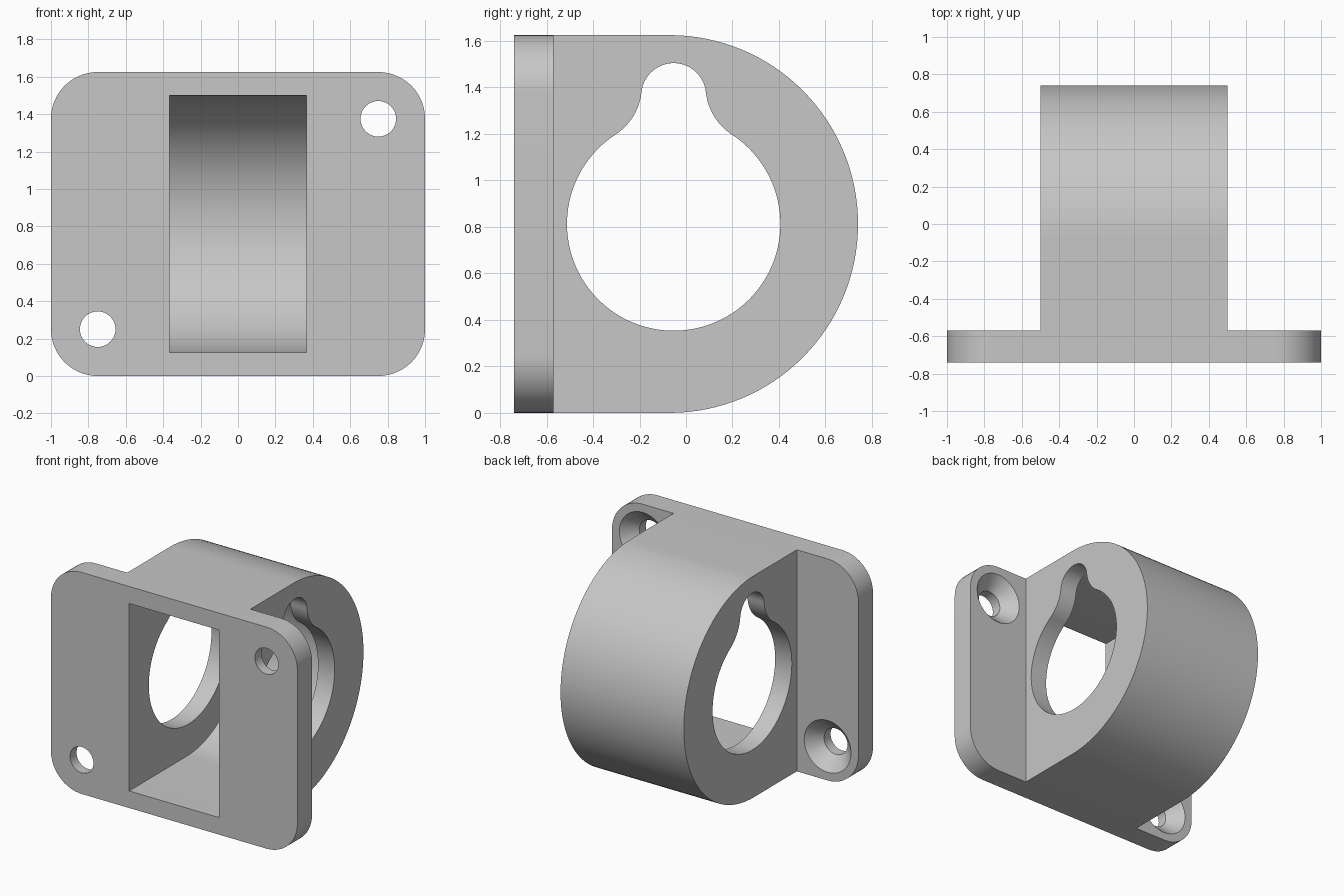
import bpy, bmesh, math
from mathutils import Vector

cube = bpy.data.objects.get("Cube")
if cube:
    bpy.data.objects.remove(cube, do_unlink=True)

HEIGHT, MID = 1.625, 0.8125
FRONT, PLATE_BACK = -0.74, -0.57
ROUND_Y, HOLE_Y = -0.0725, -0.053

grey = bpy.data.materials.new("light grey")
grey.use_nodes = True
colour = (0.57, 0.57, 0.57, 1)
grey.diffuse_color = colour
grey.node_tree.nodes["Principled BSDF"].inputs["Base Color"].default_value = colour


def arc(u, v, r, start, end, steps):
    """Points along an arc, angles in degrees."""
    angles = [math.radians(start + (end - start) * i / steps) for i in range(steps + 1)]
    return [(u + r * math.cos(a), v + r * math.sin(a)) for a in angles]


def prism(name, outline, axis, low, high):
    """Extrude an outline along x (outline in y, z) or y (outline in x, z)."""
    place = (lambda u, v, d: (d, u, v)) if axis == "x" else (lambda u, v, d: (u, d, v))
    bm = bmesh.new()
    face = bm.faces.new([bm.verts.new(place(u, v, low)) for u, v in outline])
    grown = bmesh.ops.extrude_face_region(bm, geom=[face])["geom"]
    moved = [g for g in grown if isinstance(g, bmesh.types.BMVert)]
    bmesh.ops.translate(bm, verts=moved, vec=Vector(place(0, 0, high - low)))
    bmesh.ops.recalc_face_normals(bm, faces=bm.faces)
    mesh = bpy.data.meshes.new(name)
    bm.to_mesh(mesh)
    bm.free()
    obj = bpy.data.objects.new(name, mesh)
    bpy.context.collection.objects.link(obj)
    mesh.materials.append(grey)
    return obj


def combine(target, tool, operation):
    mod = target.modifiers.new("combine", "BOOLEAN")
    mod.operation, mod.solver, mod.object = operation, "EXACT", tool
    bpy.context.view_layer.objects.active = target
    bpy.ops.object.modifier_apply(modifier=mod.name)
    bpy.data.objects.remove(tool, do_unlink=True)


def d_shape(front, radius):
    """Straight at the front, half round at the back."""
    return [(front, MID - radius)] + arc(ROUND_Y, MID, radius, -90, 90, 64) + [(front, MID + radius)]


# Mounting plate with rounded corners
corner = 0.25
outline = []
for i, (sx, sz) in enumerate([(1, 1), (-1, 1), (-1, -1), (1, -1)]):
    outline += arc(sx * (1 - corner), MID + sz * (MID - corner), corner, 90 * i, 90 * i + 90, 16)
housing = prism("sensor_housing", outline, "y", FRONT, PLATE_BACK)

# Rounded body and its hollow inside
combine(housing, prism("body", d_shape(FRONT, MID), "x", -0.5, 0.5), "UNION")
combine(housing, prism("cavity", d_shape(FRONT - 0.1, 0.6875), "x", -0.365, 0.365), "DIFFERENCE")

# Keyhole: large circle, small notch circle and tangent fillets between them
big, small, fillet, rise = 0.459, 0.139, 0.25, 0.553
fz = ((big + fillet) ** 2 - (small + fillet) ** 2 + rise ** 2) / (2 * rise)
fy = math.sqrt((big + fillet) ** 2 - fz ** 2)
a_big = math.degrees(math.atan2(fz, fy))
a_small = math.degrees(math.atan2(fz - rise, fy))
right = arc(0, 0, big, -90, a_big, 48)
right += arc(fy, fz, fillet, a_big + 180, a_small + 180, 12)[1:]
right += arc(0, rise, small, a_small, 90, 16)[1:]
keyhole = right + [(-u, v) for u, v in right[-2:0:-1]]
keyhole = [(HOLE_Y + u, MID + v) for u, v in keyhole]
combine(housing, prism("keyhole", keyhole, "x", -0.7, 0.7), "DIFFERENCE")

# Two diagonal screw holes, countersunk from the back
for side in (1, -1):
    x, z = side * 0.75, MID + side * 0.5625
    circle = arc(x, z, 0.095, 0, 360, 48)[:-1]
    combine(housing, prism("screw_hole", circle, "y", FRONT - 0.1, PLATE_BACK + 0.1), "DIFFERENCE")
    bpy.ops.mesh.primitive_cone_add(vertices=48, radius1=0.09, radius2=0.2, depth=0.11,
                                    location=(x, PLATE_BACK - 0.045, z),
                                    rotation=(-math.pi / 2, 0, 0))
    combine(housing, bpy.context.object, "DIFFERENCE")

# Smooth curved walls, sharp edges elsewhere
bpy.ops.object.select_all(action="DESELECT")
housing.select_set(True)
bpy.context.view_layer.objects.active = housing
bpy.ops.object.shade_smooth_by_angle(angle=math.radians(25))
